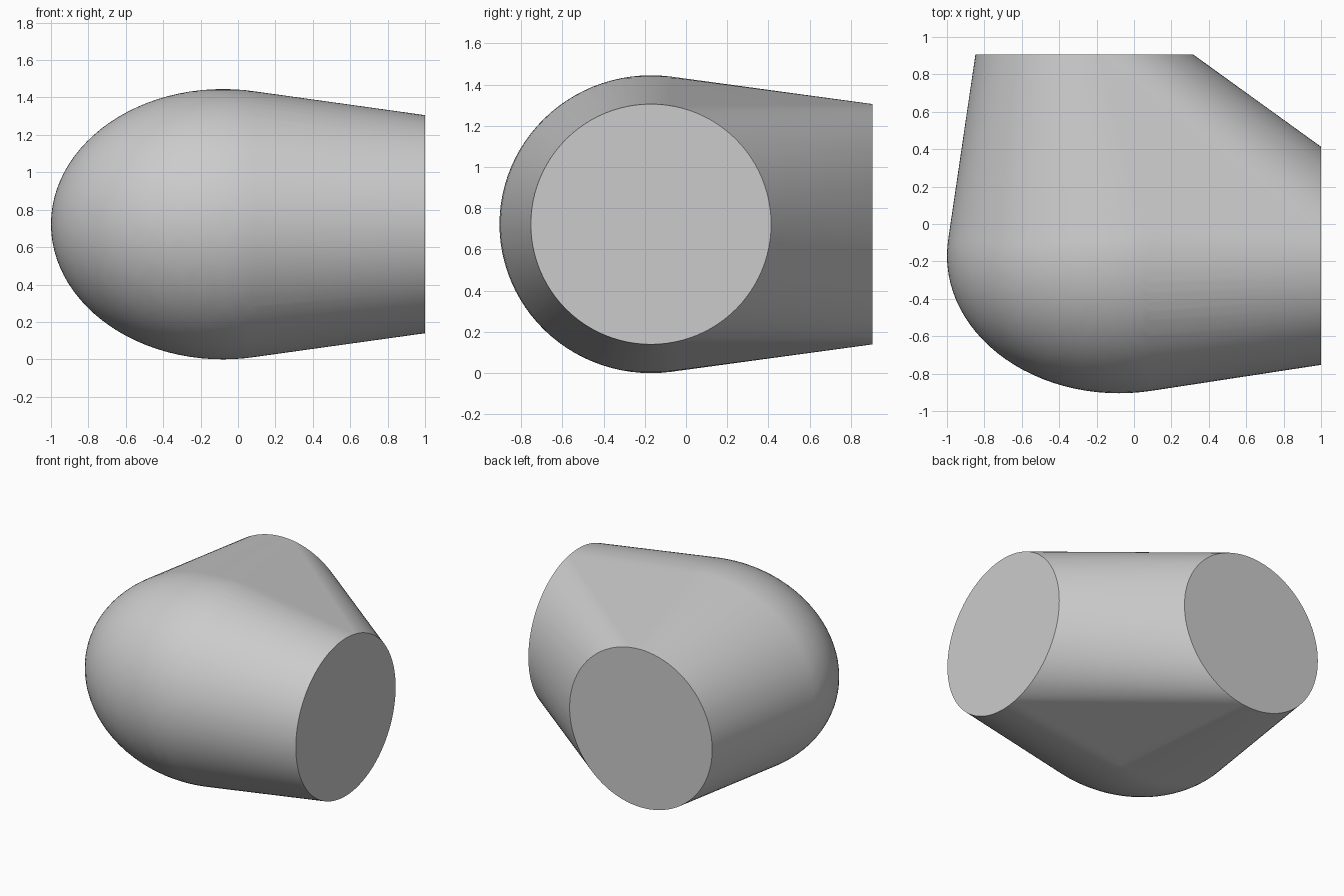
import bpy, bmesh, math
from mathutils import Matrix, Vector

cube = bpy.data.objects.get("Cube")
if cube:
    bpy.data.objects.remove(cube, do_unlink=True)

# Plain grey material
grey = bpy.data.materials.new("plain grey")
grey.use_nodes = True
colour = (0.6, 0.6, 0.6, 1)
grey.diffuse_color = colour
grey.node_tree.nodes["Principled BSDF"].inputs["Base Color"].default_value = colour

MID_Z = 0.7225
END_RADIUS = 0.583
bm = bmesh.new()


def add_end_disc(centre, axis):
    """Flat circular end, perpendicular to the given axis."""
    turn = Matrix.Rotation(math.pi / 2, 4, axis)
    bmesh.ops.create_circle(bm, segments=96, radius=END_RADIUS,
                            matrix=Matrix.Translation(centre) @ turn)


# Rounded elbow corner
bmesh.ops.create_uvsphere(
    bm, u_segments=96, v_segments=48, radius=1,
    matrix=Matrix.Translation((-0.08, -0.17, MID_Z)) @ Matrix.Diagonal((0.92, 0.735, MID_Z, 1)))

# Left and back ends
add_end_disc((1, -0.17, MID_Z), 'Y')
add_end_disc((-0.265, 0.905, MID_Z), 'X')

# Skin stretched over the corner and both ends
hull = bmesh.ops.convex_hull(bm, input=bm.verts[:], use_existing_faces=False)
inside = {g for g in hull["geom_interior"] + hull["geom_unused"]
          if isinstance(g, bmesh.types.BMVert)}
bmesh.ops.delete(bm, geom=list(inside), context='VERTS')
skin = {g for g in hull["geom"] if isinstance(g, bmesh.types.BMFace) and g.is_valid}
bmesh.ops.delete(bm, geom=[f for f in bm.faces if f not in skin], context='FACES')

# Merge each flat end into a single face
for normal in (Vector((1, 0, 0)), Vector((0, 1, 0))):
    bm.normal_update()
    cap = [f for f in bm.faces if abs(f.normal.dot(normal)) > 0.9999
           and f.calc_center_median().dot(normal) > 0.9]
    bmesh.ops.dissolve_faces(bm, faces=cap)
bmesh.ops.recalc_face_normals(bm, faces=bm.faces[:])

mesh = bpy.data.meshes.new("elbow_body")
bm.to_mesh(mesh)
bm.free()
mesh.materials.append(grey)
body = bpy.data.objects.new("elbow_body", mesh)
bpy.context.collection.objects.link(body)

# Smooth sides with crisp end rims
bpy.ops.object.select_all(action='DESELECT')
body.select_set(True)
bpy.context.view_layer.objects.active = body
bpy.ops.object.shade_smooth_by_angle(angle=math.radians(30))
weighted = body.modifiers.new("even_shading", 'WEIGHTED_NORMAL')
weighted.keep_sharp = True
